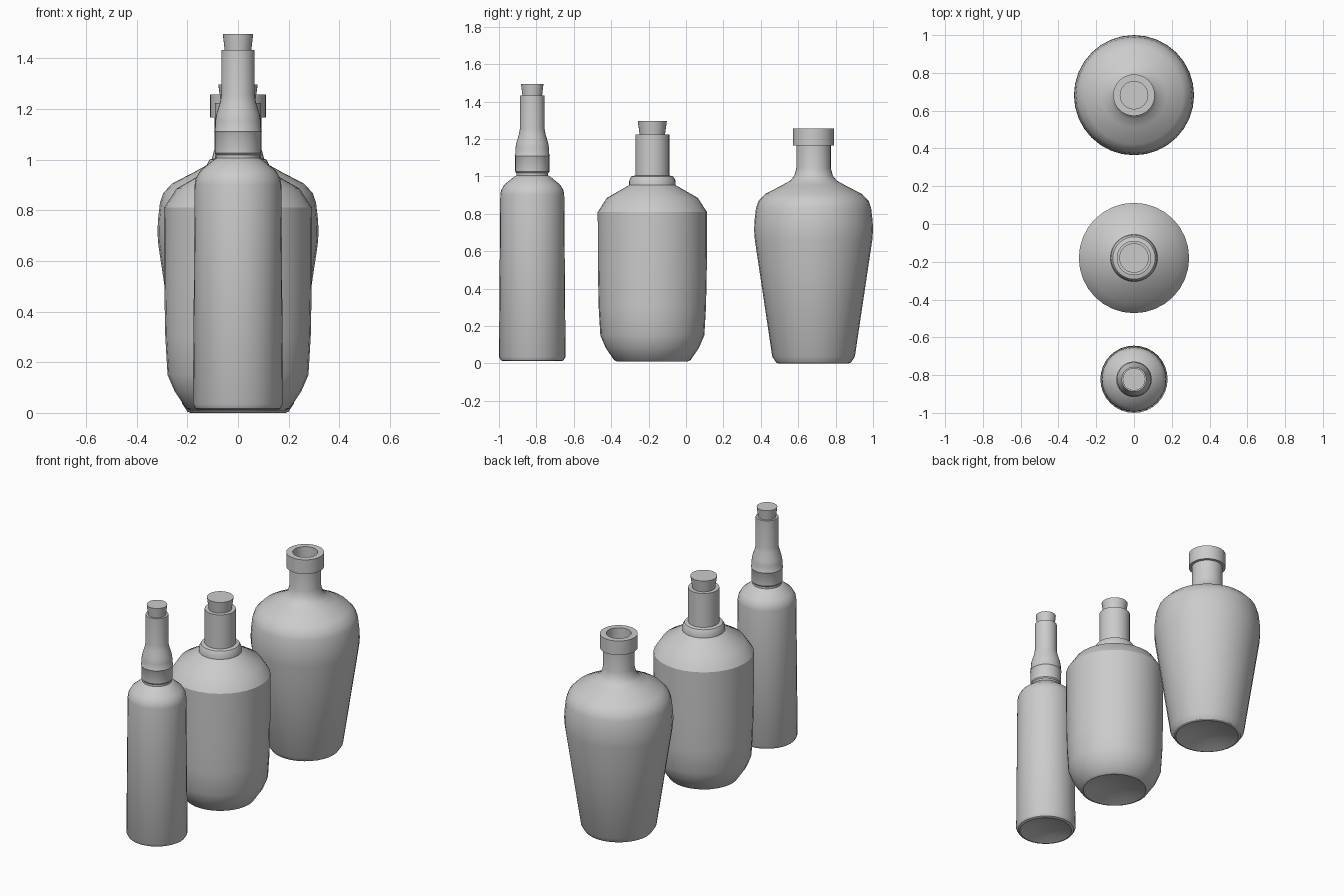
import bpy, bmesh, math

SEGMENTS = 32


def lathe(name, y, profile):
    """Revolve (radius, z) points around a vertical axis; radius 0 makes a pole."""
    bm = bmesh.new()
    rings = []
    for r, z in profile:
        if r == 0:
            rings.append([bm.verts.new((0, 0, z))])
        else:
            rings.append([bm.verts.new((r * math.cos(2 * math.pi * i / SEGMENTS),
                                        r * math.sin(2 * math.pi * i / SEGMENTS), z))
                          for i in range(SEGMENTS)])
    for a, b in zip(rings, rings[1:]):
        for i in range(SEGMENTS):
            j = (i + 1) % SEGMENTS
            if len(a) == 1:
                bm.faces.new((a[0], b[j], b[i]))
            elif len(b) == 1:
                bm.faces.new((a[i], a[j], b[0]))
            else:
                bm.faces.new((a[i], a[j], b[j], b[i]))
    bmesh.ops.recalc_face_normals(bm, faces=bm.faces)
    mesh = bpy.data.meshes.new(name)
    bm.to_mesh(mesh)
    bm.free()
    obj = bpy.data.objects.new(name, mesh)
    obj.location.y = y
    bpy.context.collection.objects.link(obj)
    bpy.context.view_layer.objects.active = obj
    obj.select_set(True)
    bpy.ops.object.shade_smooth_by_angle(angle=math.radians(32))
    obj.select_set(False)
    return obj


def cork(name, y, r_low, r_top, z_low, z_top):
    lathe(name, y, [(0, z_low), (r_low, z_low), (r_top, z_top), (0, z_top)])


# slim bottle: shallow punt, straight body, banded collar, bulged neck
lathe("slim_bottle", -0.822, [
    (0, 0.04), (0.09, 0.033), (0.155, 0.012), (0.168, 0.017), (0.178, 0.035),
    (0.171, 0.9), (0.167, 0.925), (0.15, 0.955), (0.095, 1.0),
    (0.085, 1.005), (0.085, 1.018), (0.091, 1.025), (0.091, 1.105),
    (0.094, 1.11), (0.091, 1.115), (0.09, 1.15), (0.085, 1.18),
    (0.071, 1.225), (0.066, 1.255), (0.066, 1.432), (0, 1.432)])
cork("slim_cork", -0.822, 0.05, 0.06, 1.41, 1.495)

# round-shouldered middle bottle with stepped collar
lathe("middle_bottle", -0.18, [
    (0, 0.045), (0.1, 0.036), (0.188, 0.01), (0.205, 0.018), (0.25, 0.085),
    (0.278, 0.15), (0.287, 0.3), (0.291, 0.5), (0.292, 0.81),
    (0.243, 0.885), (0.125, 0.953), (0.123, 0.98), (0.112, 1.0),
    (0.091, 1.005), (0.091, 1.223), (0, 1.223)])
cork("middle_cork", -0.18, 0.064, 0.078, 1.2, 1.297)

# wide tapered bottle with an open, thick lip
lathe("wide_bottle", 0.682, [
    (0, 0.04), (0.1, 0.03), (0.188, 0.0), (0.2, 0.005), (0.221, 0.037),
    (0.293, 0.52), (0.314, 0.66), (0.318, 0.71), (0.316, 0.76),
    (0.308, 0.83), (0.295, 0.868), (0.26, 0.905), (0.17, 0.952),
    (0.125, 0.977), (0.103, 1.003), (0.092, 1.045), (0.092, 1.165),
    (0.11, 1.165), (0.11, 1.256), (0.073, 1.256), (0.073, 1.05), (0, 1.05)])
